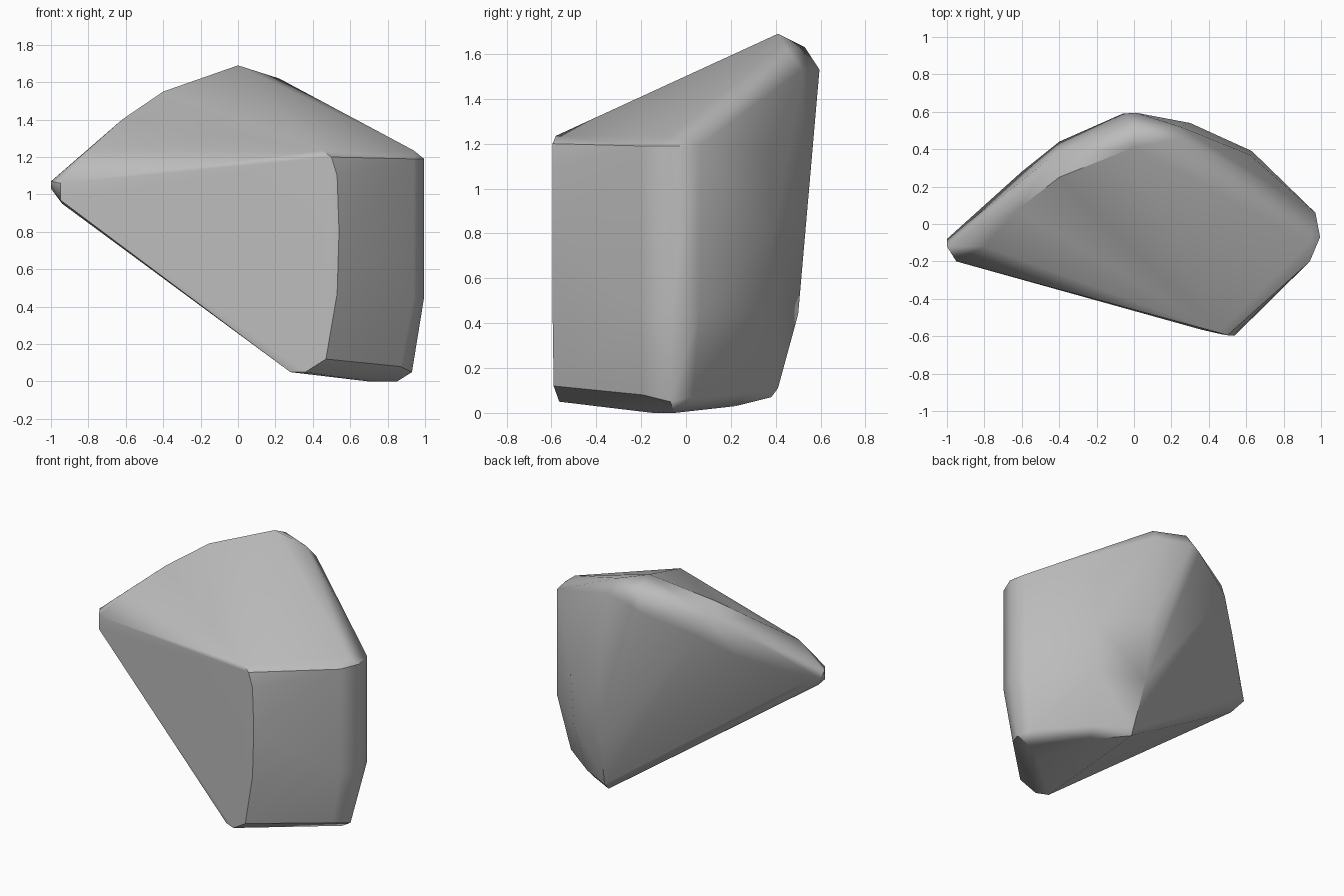
import bpy
import bmesh
import math

# Remove the default object
default = bpy.data.objects.get("Cube")
if default:
    bpy.data.objects.remove(default, do_unlink=True)


def make_material(name, color):
    material = bpy.data.materials.new(name)
    material.use_nodes = True
    material.diffuse_color = color
    material.node_tree.nodes["Principled BSDF"].inputs["Base Color"].default_value = color
    return material


def hull_object(name, outlines, material):
    """Wrap a convex skin around all the worn edges and corners."""
    mesh = bpy.data.meshes.new(name)
    bm = bmesh.new()
    for outline in outlines:
        for point in outline:
            bm.verts.new(point)
    result = bmesh.ops.convex_hull(bm, input=bm.verts[:])
    unused = {v for v in result["geom_interior"] + result["geom_unused"]
              if isinstance(v, bmesh.types.BMVert)}
    bmesh.ops.delete(bm, geom=list(unused), context="VERTS")
    bmesh.ops.dissolve_limit(bm, angle_limit=math.radians(1),
                             verts=bm.verts[:], edges=bm.edges[:])
    bmesh.ops.recalc_face_normals(bm, faces=bm.faces[:])
    bm.to_mesh(mesh)
    bm.free()
    mesh.materials.append(material)
    rock = bpy.data.objects.new(name, mesh)
    bpy.context.collection.objects.link(rock)
    return rock


# Edge of the flat front face, running down its right-hand side
front_edge = [(.45, -.58, 1.235), (.5, -.595, 1.2), (.53, -.595, 1.1), (.54, -.595, .8),
              (.53, -.595, .47), (.47, -.59, .12), (.36, -.565, .05), (.28, -.53, .05)]

# Blunt tip on the far side
tip = [(-.95, -.2, 1.06), (-.95, -.2, .97), (-1, -.12, 1.07), (-1, -.08, 1.03),
       (-.94, -.14, .95), (-.93, -.02, 1.02)]

# Worn ridge from the tip up to the peak: inner, middle and outer lines
ridge_inner = [(-.8, -.12, 1.24), (-.62, .08, 1.4), (-.4, .25, 1.55), (0, .41, 1.69)]
ridge_middle = [(-.64, .2, 1.34), (-.43, .37, 1.49), (0, .53, 1.63)]
ridge_outer = [(-.6, .28, 1.22), (-.4, .44, 1.37), (-.06, .59, 1.5), (.01, .595, 1.53)]

# Narrow upright side face, with the same outline repeated at each height
side_face = [(x, y, z) for z in (.45, .8, 1.19)
             for x, y in ((.94, -.2), (.995, -.07), (.97, .06))]
side_cap = [(.94, -.1, 1.235), (.93, .02, 1.22), (.93, -.07, .05), (.88, .03, .07),
            (.87, -.19, .08)]

# Back corners and the shoulder behind the peak
back_edge = [(.62, .37, 1.18), (.63, .39, .8), (.62, .37, .45), (.58, .28, .1)]
back_spine = [(.22, .45, 1.62), (.25, .52, 1.53), (.3, .54, .9), (.32, .5, .44),
              (.35, .41, .11)]

# Base
base = [(.7, -.15, 0), (.85, -.05, 0), (.56, .22, .03), (.34, .38, .07)]

stone = make_material("grey stone", (.5, .5, .5, 1))
rock = hull_object("rock", [front_edge, tip, ridge_inner, ridge_middle, ridge_outer,
                            side_face, side_cap, back_edge, back_spine, base], stone)

# Smooth worn edges while the broad facets stay flat
bpy.ops.object.select_all(action="DESELECT")
rock.select_set(True)
bpy.context.view_layer.objects.active = rock
bpy.ops.object.shade_smooth_by_angle(angle=math.radians(40))
weighted = rock.modifiers.new("flat facets", "WEIGHTED_NORMAL")
weighted.keep_sharp = True
